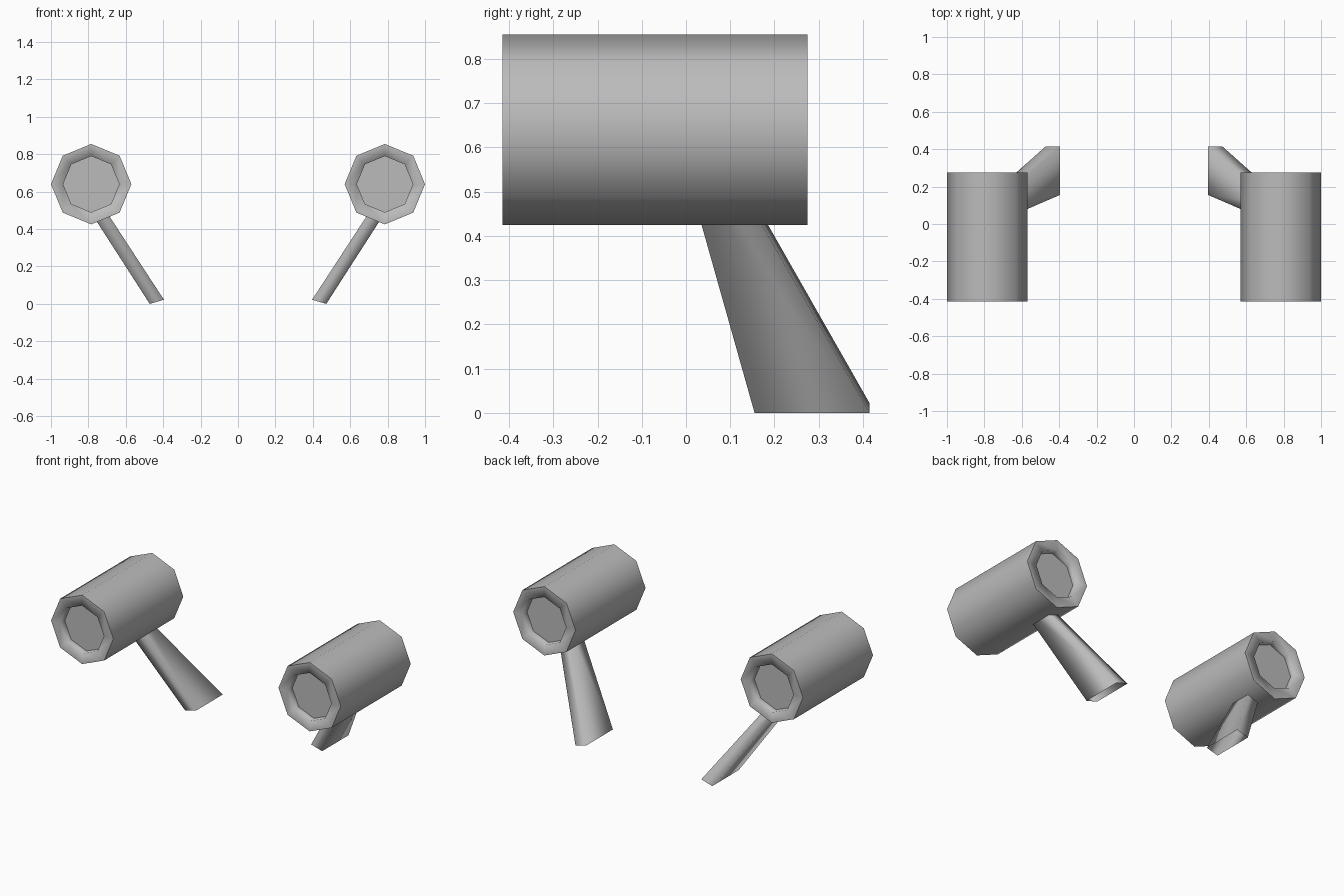
import bpy, bmesh, math
from mathutils import Vector

cube = bpy.data.objects.get("Cube")
if cube:
    bpy.data.objects.remove(cube)

grey = bpy.data.materials.new("plain_grey")
grey.use_nodes = True
grey.diffuse_color = (0.5, 0.5, 0.5, 1)
grey.node_tree.nodes["Principled BSDF"].inputs["Base Color"].default_value = (0.5, 0.5, 0.5, 1)

SIDES = 8
FRONT, BACK, RECESS = -0.415, 0.275, 0.043
OUTER, INNER = 0.215, 0.15
CENTRE = Vector((0.785, 0, 0.64))


def finish(name, bm):
    mesh = bpy.data.meshes.new(name)
    bmesh.ops.recalc_face_normals(bm, faces=bm.faces)
    bm.to_mesh(mesh)
    bm.free()
    mesh.materials.append(grey)
    obj = bpy.data.objects.new(name, mesh)
    bpy.context.collection.objects.link(obj)


def bridge(bm, a, b):
    n = len(a)
    for i in range(n):
        face = bm.faces.new((a[i], a[(i + 1) % n], b[(i + 1) % n], b[i]))
        face.smooth = True


def pod(name, side):
    # Octagonal drum with a flat rim and a recessed disc at both ends
    profile = [(INNER, FRONT + RECESS), (INNER, FRONT), (OUTER, FRONT),
               (OUTER, BACK), (INNER, BACK), (INNER, BACK - RECESS)]
    bm = bmesh.new()
    rings = []
    for r, y in profile:
        angles = [math.tau * i / SIDES for i in range(SIDES)]
        rings.append([bm.verts.new((side * CENTRE.x + r * math.cos(a), y,
                                    CENTRE.z + r * math.sin(a))) for a in angles])
    for a, b in zip(rings, rings[1:]):
        bridge(bm, a, b)
    for ring in (rings[0], rings[-1]):
        bm.faces.new(ring)
    # Keep the outer corners and the disc borders crisp
    for ring in (rings[0], rings[2], rings[3], rings[5]):
        for i in range(SIDES):
            bm.edges.get((ring[i], ring[(i + 1) % SIDES])).smooth = False
    finish(name, bm)


def strut(name, side):
    # Tapered four-sided tube, leaning out and forward into the pod
    foot = [(0.472, 0.155, 0), (0.396, 0.155, 0.022), (0.396, 0.415, 0.022), (0.472, 0.415, 0)]
    head = [(0.826, 0, 0.55), (0.757, 0, 0.575), (0.757, 0.1, 0.575), (0.826, 0.1, 0.55)]
    bm = bmesh.new()
    rings = [[bm.verts.new((side * x, y, z)) for x, y, z in ring] for ring in (foot, head)]
    bridge(bm, *rings)
    finish(name, bm)


for label, side in (("left", 1), ("right", -1)):
    pod(label + "_pod", side)
    strut(label + "_strut", side)
